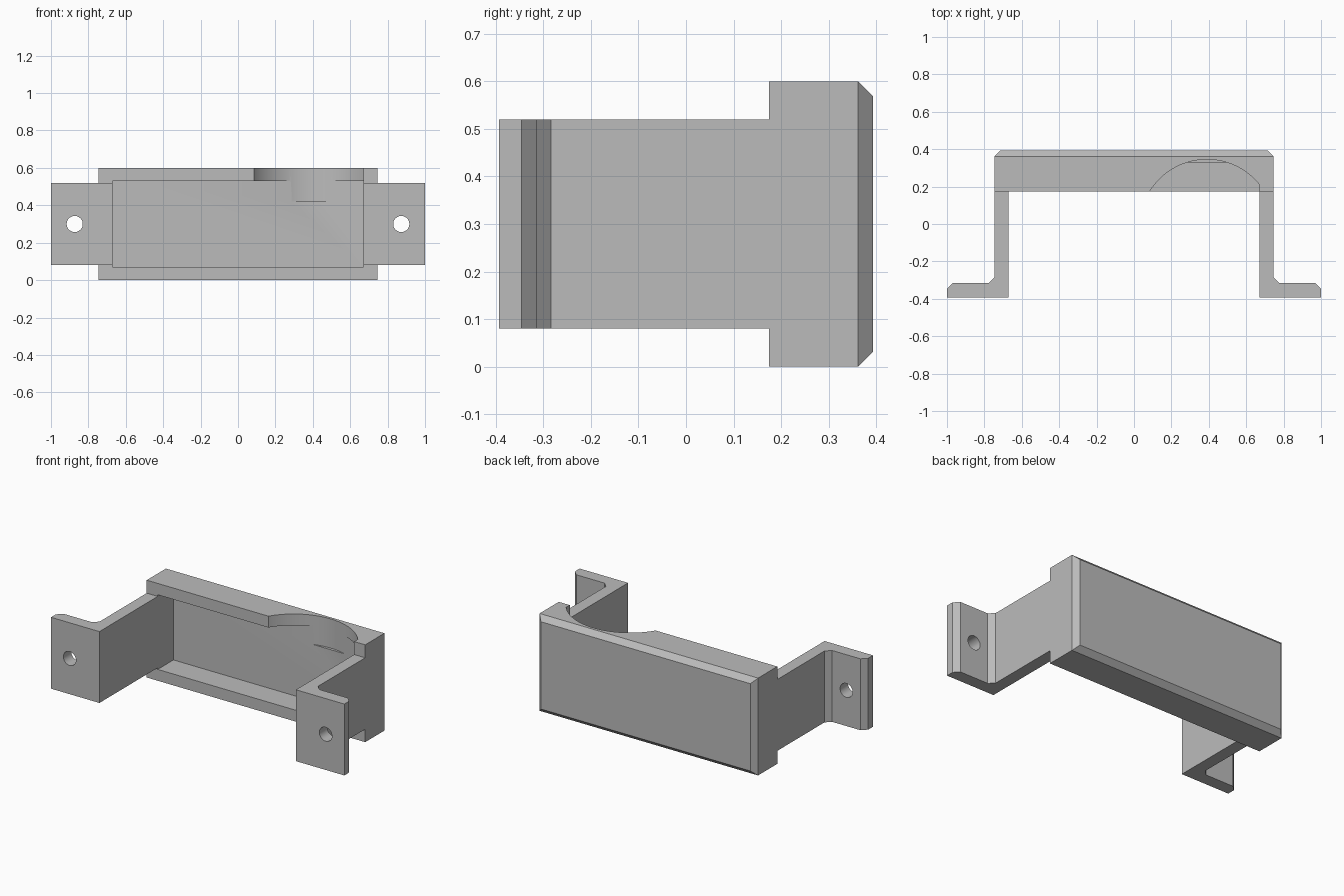
import bpy, bmesh, math

cube = bpy.data.objects.get("Cube")
if cube:
    bpy.data.objects.remove(cube)

grey = bpy.data.materials.new("plain grey")
grey.use_nodes = True
colour = (0.5, 0.5, 0.5, 1)
grey.diffuse_color = colour
grey.node_tree.nodes["Principled BSDF"].inputs["Base Color"].default_value = colour


def finish(name, bm):
    bmesh.ops.recalc_face_normals(bm, faces=bm.faces)
    mesh = bpy.data.meshes.new(name)
    bm.to_mesh(mesh)
    bm.free()
    mesh.materials.append(grey)
    obj = bpy.data.objects.new(name, mesh)
    bpy.context.collection.objects.link(obj)
    return obj


def prism(name, outline, z0, z1):
    """Extrude an outline in the ground plane between two heights."""
    bm = bmesh.new()
    face = bm.faces.new([bm.verts.new((x, y, z0)) for x, y in outline])
    new = bmesh.ops.extrude_face_region(bm, geom=[face])["geom"]
    top = [v for v in new if isinstance(v, bmesh.types.BMVert)]
    bmesh.ops.translate(bm, verts=top, vec=(0, 0, z1 - z0))
    return finish(name, bm)


def box(name, x, y0, y1, z0, z1):
    return prism(name, [(-x, y0), (x, y0), (x, y1), (-x, y1)], z0, z1)


def apply(obj, mod):
    bpy.ops.object.select_all(action="DESELECT")
    bpy.context.view_layer.objects.active = obj
    obj.select_set(True)
    bpy.ops.object.modifier_apply(modifier=mod.name)


def cut(obj, cutter):
    mod = obj.modifiers.new("cut", "BOOLEAN")
    mod.operation = "DIFFERENCE"
    mod.solver = "EXACT"
    mod.object = cutter
    apply(obj, mod)
    bpy.data.objects.remove(cutter)


def smooth(obj):
    bpy.ops.object.select_all(action="DESELECT")
    bpy.context.view_layer.objects.active = obj
    obj.select_set(True)
    bpy.ops.object.shade_smooth_by_angle(angle=math.radians(25))


OUT, IN = 0.745, 0.67              # outer and inner half widths
FRONT, BACK, JOIN = -0.393, 0.393, 0.175
BEVEL = 0.031

# Back tray: block with its rear rim chamfered
tray = box("back_tray", OUT, JOIN, BACK, 0, 0.6)
bm = bmesh.new()
bm.from_mesh(tray.data)
rim = [e for e in bm.edges if all(v.co.y > 0.3 for v in e.verts)]
bmesh.ops.bevel(bm, geom=rim, offset=BEVEL, offset_type="OFFSET",
                segments=1, affect="EDGES")
bm.to_mesh(tray.data)
bm.free()

# Open recess in the tray front
cut(tray, box("recess_cutter", IN, 0.1, 0.328, 0.07, 0.53))

# Round finger notch in the upper lip, stopping at the side wall
cx, cy, r = 0.39, -0.014, 0.359
a0, a1 = math.pi - math.asin(0.15 / r), math.acos((IN - cx) / r)
steps = 40
arc = [(cx + r * math.cos(a), cy + r * math.sin(a))
       for a in (a0 + (a1 - a0) * i / steps for i in range(steps + 1))]
cut(tray, prism("notch_cutter", arc + [(IN, 0.1), (arc[0][0], 0.1)], 0.42, 0.7))
smooth(tray)

# Side arm with a chamfered mounting flange
flange = FRONT + 0.078
arm = prism("left_arm", [
    (IN, JOIN), (IN, FRONT), (1, FRONT), (1, flange - BEVEL),
    (1 - BEVEL, flange), (OUT + BEVEL, flange), (OUT, flange + BEVEL),
    (OUT, JOIN)], 0.08, 0.52)

# Screw hole through the flange
bpy.ops.mesh.primitive_cylinder_add(vertices=40, radius=0.043, depth=0.4,
                                    location=(0.873, flange, 0.3),
                                    rotation=(math.pi / 2, 0, 0))
cut(arm, bpy.context.object)
smooth(arm)

# Mirrored arm on the other side
bm = bmesh.new()
bm.from_mesh(arm.data)
for v in bm.verts:
    v.co.x = -v.co.x
smooth(finish("right_arm", bm))
